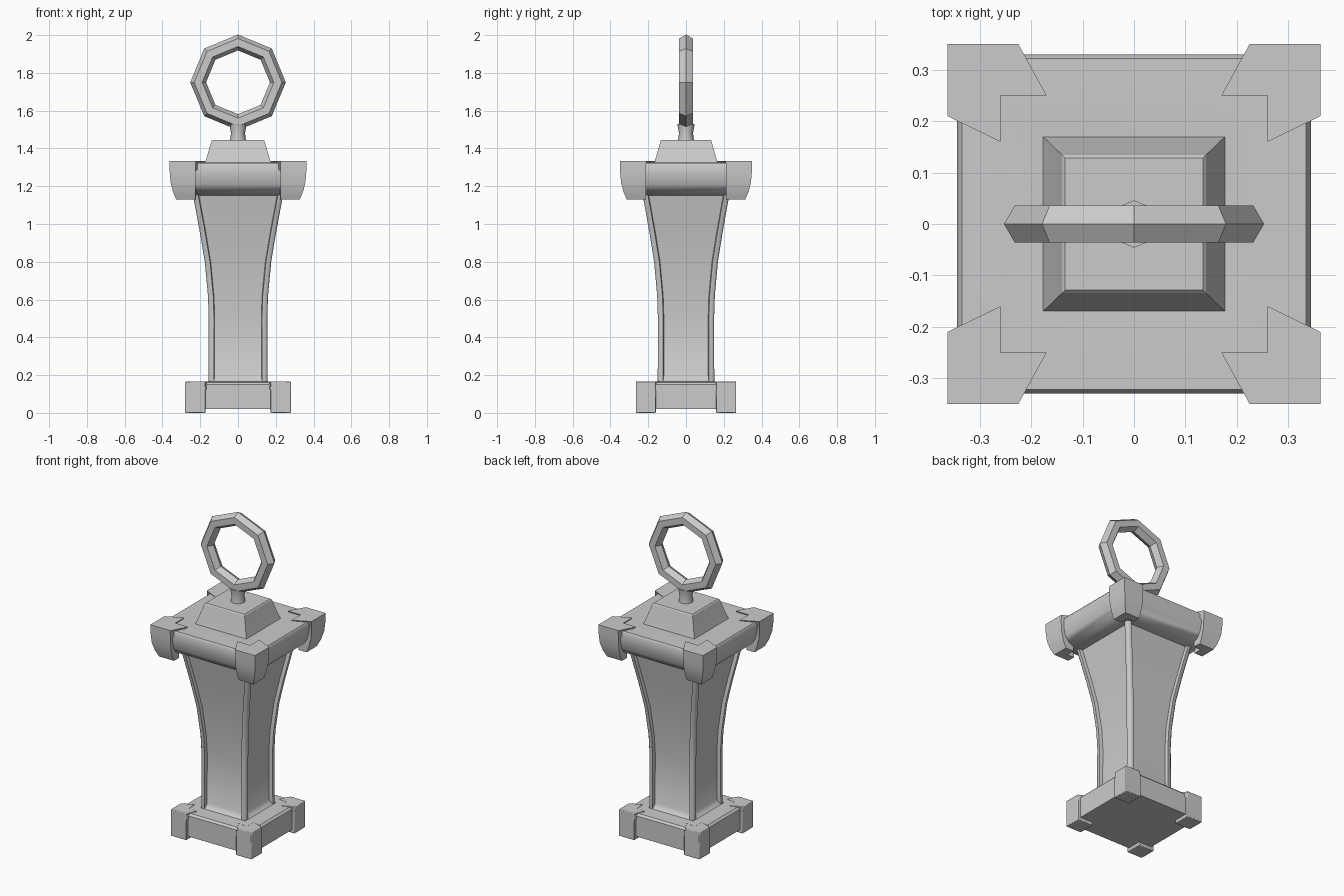
import bpy, bmesh, math
from mathutils import Vector

if "Cube" in bpy.data.objects:
    bpy.data.objects.remove(bpy.data.objects["Cube"])

YS = 0.96  # the model is slightly narrower in depth


def make(name, bm, angle=30, mirror=False, bevel=0):
    bmesh.ops.recalc_face_normals(bm, faces=bm.faces[:])
    me = bpy.data.meshes.new(name)
    bm.to_mesh(me)
    bm.free()
    ob = bpy.data.objects.new(name, me)
    bpy.context.collection.objects.link(ob)
    if bevel:
        b = ob.modifiers.new("bevel", 'BEVEL')
        b.width, b.segments, b.limit_method = bevel, 2, 'ANGLE'
    if mirror:
        m = ob.modifiers.new("mirror", 'MIRROR')
        m.use_axis = (True, True, False)
        m.use_mirror_merge = False
    bpy.ops.object.select_all(action='DESELECT')
    bpy.context.view_layer.objects.active = ob
    ob.select_set(True)
    if angle:
        bpy.ops.object.shade_smooth_by_angle(angle=math.radians(angle))
    return ob


def loft(name, rings, **kw):
    """Skin a list of equal-length point rings, capped at both ends."""
    bm = bmesh.new()
    vs = [[bm.verts.new(p) for p in r] for r in rings]
    n = len(vs[0])
    for a, b in zip(vs, vs[1:]):
        for i in range(n):
            j = (i + 1) % n
            bm.faces.new((a[i], a[j], b[j], b[i]))
    bm.faces.new(vs[0])
    bm.faces.new(vs[-1])
    return make(name, bm, **kw)


def square(w, z):
    return [(x * w, y * w * YS, z) for x, y in ((-1, -1), (1, -1), (1, 1), (-1, 1))]


def at(poly, z, dx=0):
    return [(x - dx, y - dx, z) for x, y in poly]


# base slab and its corner feet
loft("base_slab", [square(.262, .02), square(.262, .15), square(.25, .162),
                   square(.17, .165)])
foot_top = [(.28, .266), (.178, .266), (.14, .20), (.205, .20), (.205, .132), (.28, .165)]
foot_low = [(.28, .266), (.172, .266), (.172, .21), (.172, .16), (.22, .16), (.28, .16)]
loft("corner_foot", [at(foot_low, 0), at(foot_low, .12), at(foot_top, .167)],
     mirror=True, bevel=.004)

# flared column: recessed panels between four corner posts
column = [(.16, .156), (.5, .155), (.62, .159), (.8, .176), (.95, .201), (1.08, .225), (1.17, .242)]
core = [(.16, .163), (.175, .145), (.195, .134)] + [(z, w - .022) for z, w in column[1:]]
loft("column_panels", [square(w, z) for z, w in core])


def post(w, z):
    x, y, t, c = w, w * YS, .034, .009
    return [(x - t, y - t, z), (x - t + .006, y, z), (x - c, y, z), (x, y - c, z),
            (x, y - t + .006, z)]


loft("corner_post", [post(w, z) for z, w in column], mirror=True, angle=50)

# top slab with a rounded underside
cove = [(1.15, .21), (1.155, .265), (1.175, .305), (1.21, .33), (1.26, .342),
        (1.312, .344), (1.324, .335), (1.326, .26), (1.318, .17)]
loft("top_slab", [square(w, z) for z, w in cove], angle=40)

# arrow-shaped caps over the slab corners
cap = [(.363, .35), (.225, .35), (.17, .25), (.26, .25), (.26, .16), (.363, .21)]
cap_low = [(.363, .35), (.225, .35), (.222, .265), (.272, .265), (.272, .212), (.363, .212)]


def cap_ring(z, dx):
    # the outer faces lean inwards towards the bottom
    poly = cap if z > 1.3 else cap_low
    return [(min(x, .363 - dx), min(y, .35 - dx), z) for x, y in poly]


loft("corner_cap", [cap_ring(1.13, .036), cap_ring(1.17, .019), cap_ring(1.22, .006),
                    cap_ring(1.28, .001), cap_ring(1.333, 0)], mirror=True)

# crown block
loft("crown_block", [square(.178, 1.315), square(.168, 1.345), square(.140, 1.44),
                     square(.134, 1.446)], angle=25)

# neck stud
loft("neck", [[(r * math.cos(i * math.pi / 4), r * math.sin(i * math.pi / 4), z)
               for i in range(8)] for z, r in ((1.44, .043), (1.48, .037), (1.53, .046))],
     angle=50)

# octagonal carrying ring with a six-sided section
bm = bmesh.new()
N, M, R, r = 8, 6, .211, .042
ring = []
for i in range(N):
    a = 2 * math.pi * i / N
    d = Vector((math.cos(a), 0, math.sin(a)))
    sect = []
    for k in range(M):
        b = 2 * math.pi * k / M
        p = d * (R + r * math.cos(b)) + Vector((0, r * math.sin(b), 1.75))
        sect.append(bm.verts.new(p))
    ring.append(sect)
for i in range(N):
    for k in range(M):
        a, b = ring[i], ring[(i + 1) % N]
        bm.faces.new((a[k], a[(k + 1) % M], b[(k + 1) % M], b[k]))
make("carry_ring", bm, angle=30)
